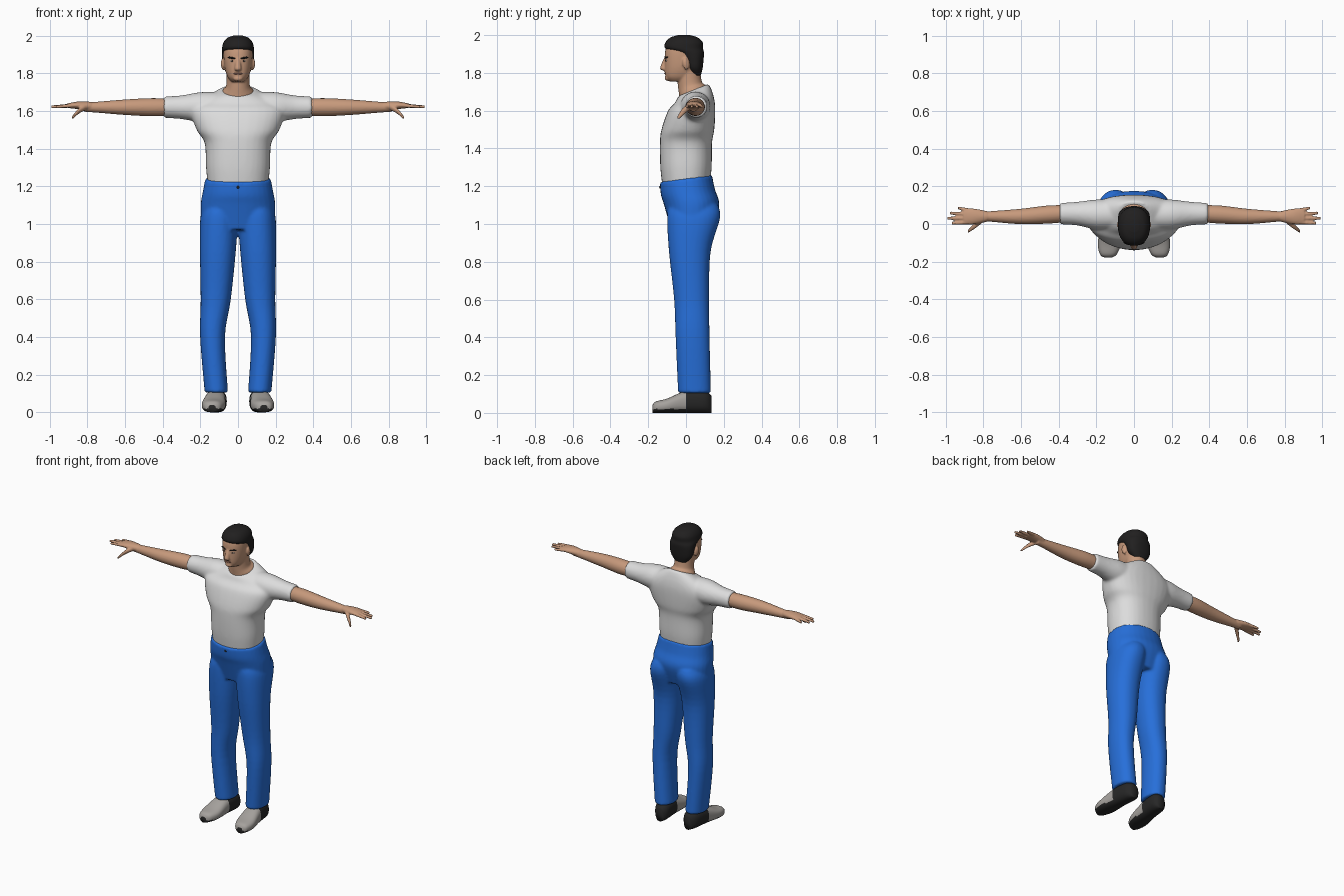
import bpy, bmesh, math
from mathutils import Matrix, Vector, Euler

cube = bpy.data.objects.get("Cube")
if cube:
    bpy.data.objects.remove(cube)


def material(name, red, green, blue):
    colour = (red, green, blue, 1)
    mat = bpy.data.materials.new(name)
    mat.use_nodes = True
    mat.diffuse_color = colour
    shader = mat.node_tree.nodes["Principled BSDF"]
    shader.inputs["Base Color"].default_value = colour
    shader.inputs["Roughness"].default_value = .8
    return mat


SKIN = material("skin", .57, .32, .2)
SHIRT = material("white cotton", .72, .72, .72)
DENIM = material("blue denim", .02, .16, .7)
CANVAS = material("grey canvas", .38, .36, .34)
RUBBER = material("dark rubber", .02, .02, .02)
HAIR = material("black hair", .015, .014, .014)
LIPS = material("lips", .38, .17, .12)
EYE_WHITE = material("eye white", .6, .57, .53)

SIDES = (("left", 1), ("right", -1))
ARM_HEIGHT = 1.62


def spline(rings, steps=5):
    """Interpolate smoothly between the given cross-sections."""
    rows = [Vector(ring) for ring in rings]
    result = []
    for i, (start, end) in enumerate(zip(rows, rows[1:])):
        leaving = (end - rows[max(i - 1, 0)]) / 2
        arriving = (rows[min(i + 2, len(rows) - 1)] - start) / 2
        for k in range(steps):
            t = k / steps
            bend = leaving * (1 - t) - arriving * t
            result.append(start.lerp(end, t * t * (3 - 2 * t)) + bend * t * (1 - t))
    return result + [rows[-1]]


def loft(bm, rings, axis="z", side=1, power=2, sides=32):
    """Skin rings of: position on the axis, two centres, two radii, tilt."""
    loops = []
    for along, centre_u, centre_v, radius_u, radius_v, tilt in spline(rings):
        loop = []
        for k in range(sides):
            angle = math.tau * k / sides
            c, s = math.cos(angle), math.sin(angle)
            u = centre_u + radius_u * math.copysign(abs(c) ** (2 / power), c)
            v = centre_v + radius_v * math.copysign(abs(s) ** (2 / power), s)
            if axis == "x":
                point = (along, u, v)
            elif axis == "y":
                point = (u, along, v)
            else:
                point = (u, v, along + tilt * (v - centre_v))
            loop.append(bm.verts.new((point[0] * side, point[1], point[2])))
        loops.append(loop)
    for lower, upper in zip(loops, loops[1:]):
        for k in range(sides):
            bm.faces.new((lower[k - 1], lower[k], upper[k], upper[k - 1]))
    bm.faces.new(loops[0])
    bm.faces.new(loops[-1])


def centred(*rings):
    """Level rings on the middle plane: height, depth centre, two radii."""
    return [(z, 0, y, width, depth, 0) for z, y, width, depth in rings]


def tilted(*rings):
    """Middle-plane rings that also rise towards the back."""
    return [(z, 0, y, width, depth, tilt) for z, y, width, depth, tilt in rings]


def limb(*rings):
    """Round rings along an outstretched arm: reach, depth centre, radius."""
    return [(x, y, ARM_HEIGHT, radius, radius, 0) for x, y, radius in rings]


def ball(bm, centre, radii, turn=(0, 0, 0)):
    place = Matrix.LocRotScale(Vector(centre), Euler(turn), Vector(radii))
    bmesh.ops.create_uvsphere(bm, u_segments=20, v_segments=12, radius=1, matrix=place)


def finish(name, bm, materials, voxel=0, softness=0):
    bmesh.ops.recalc_face_normals(bm, faces=bm.faces)
    mesh = bpy.data.meshes.new(name)
    bm.to_mesh(mesh)
    bm.free()
    mesh.shade_smooth()
    for mat in materials:
        mesh.materials.append(mat)
    part = bpy.data.objects.new(name, mesh)
    bpy.context.collection.objects.link(part)
    if voxel:
        # Fuse overlapping pieces into one soft surface
        fuse = part.modifiers.new("fuse", "REMESH")
        fuse.mode = "VOXEL"
        fuse.voxel_size = voxel
        fuse.use_smooth_shade = True
        soften = part.modifiers.new("soften", "SMOOTH")
        soften.factor = .5
        soften.iterations = softness


def feature(name, mat, centre, radii, turn=(0, 0, 0)):
    bm = bmesh.new()
    ball(bm, centre, radii, turn)
    finish(name, bm, [mat])


# Shirt: torso with two short sleeves
bm = bmesh.new()
loft(bm, tilted((1.2, 0, .16, .125, 0), (1.3, 0, .17, .136, 0), (1.43, 0, .177, .138, 0),
                (1.5, .01, .22, .14, 0), (1.6, .03, .25, .125, 0),
                (1.65, .045, .21, .105, .1), (1.69, .045, .14, .09, .25),
                (1.71, .04, .09, .08, .4)), power=2.3)
for label, side in SIDES:
    loft(bm, limb((.1, .05, .08), (.2, .05, .08), (.3, .055, .063), (.395, .055, .057)), "x", side)
finish("shirt", bm, [SHIRT], .009, 8)

# Trousers: hips with two legs
bm = bmesh.new()
loft(bm, tilted((1.24, 0, .174, .138, .13), (1.17, .01, .187, .143, .1),
                (1.1, .03, .198, .146, 0), (.97, .03, .195, .11, 0)), power=2.2)
for label, side in SIDES:
    loft(bm, [(1.1, .085, .04, .09, .13, 0), (1.03, .1, .04, .1, .14, 0),
              (.85, .107, .02, .095, .11, 0), (.6, .118, .03, .08, .093, 0),
              (.4, .135, .035, .066, .09, 0), (.105, .115, .045, .062, .087, 0)],
         side=side, power=2.2)
finish("trousers", bm, [DENIM], .008, 6)
feature("waist_button", RUBBER, (0, -.137, 1.195), (.007, .005, .007))

# Arms with palm, four fingers and thumb
for label, side in SIDES:
    bm = bmesh.new()
    loft(bm, limb((.36, .055, .045), (.46, .05, .048), (.6, .04, .041),
                  (.76, .04, .028), (.82, .04, .024)), "x", side)
    loft(bm, [(.78, .04, 1.625, .028, .024, 0), (.85, .04, 1.63, .042, .02, 0),
              (.905, .04, 1.628, .042, .012, 0)], "x", side)
    for i, tip in enumerate((.935, .978, .992, .968)):
        root = .072 - .021 * i
        spread = .085 - .027 * i
        loft(bm, [(.87, root, 1.63, .011, .011, 0), (tip, spread, 1.622, .008, .008, 0)],
             "x", side, sides=16)
    loft(bm, [(.8, .025, 1.625, .015, .015, 0), (.845, -.01, 1.6, .015, .015, 0),
              (.882, -.04, 1.562, .009, .009, 0)], "x", side, sides=16)
    finish(label + "_arm", bm, [SKIN], .005, 3)

# Head with neck, nose, chin and ears
bm = bmesh.new()
loft(bm, centred((1.755, -.035, .034, .053), (1.78, -.03, .055, .078), (1.83, -.018, .071, .095),
                 (1.9, -.015, .077, .097), (1.94, -.01, .073, .092),
                 (1.97, -.01, .055, .065)), power=2.3)
loft(bm, tilted((1.66, .036, .085, .07, .4), (1.705, .036, .083, .072, .4),
                (1.735, .022, .063, .064, .2), (1.81, .012, .061, .063, 0)))
loft(bm, centred((1.88, -.106, .01, .01), (1.825, -.12, .018, .018),
                 (1.813, -.11, .014, .012)), sides=16)
ball(bm, (0, -.098, 1.772), (.025, .015, .014))
for label, side in SIDES:
    ball(bm, (side * .079, 0, 1.848), (.011, .019, .032), (.2, 0, side * .3))
finish("head", bm, [SKIN], .005, 4)

# Short hair
bm = bmesh.new()
loft(bm, centred((1.787, .055, .045, .024), (1.825, .046, .075, .042), (1.87, .04, .083, .053),
                 (1.905, .025, .085, .07), (1.93, -.01, .085, .1), (1.962, -.01, .078, .098),
                 (1.987, -.01, .058, .073), (2, -.01, .025, .032)), power=2.3)
finish("hair", bm, [HAIR])

# Facial features
for label, side in SIDES:
    feature(label + "_eye", EYE_WHITE, (side * .031, -.102, 1.865), (.013, .006, .005),
            (0, 0, side * .25))
    feature(label + "_iris", RUBBER, (side * .03, -.106, 1.865), (.006, .004, .005))
    feature(label + "_eyebrow", HAIR, (side * .034, -.104, 1.882), (.023, .006, .005),
            (0, side * -.15, side * .3))
feature("lips", LIPS, (0, -.11, 1.798), (.023, .006, .005))

# Shoes: canvas toe, dark heel and sole, toes turned slightly out
for label, side in SIDES:
    bm = bmesh.new()
    profile = ((-.178, .02, .02), (-.16, .045, .03), (-.1, .062, .038), (0, .055, .058),
               (.1, .05, .058), (.135, .028, .045))
    loft(bm, [(y, .12 - y / 10, half_height, width, half_height, 0)
              for y, width, half_height in profile], "y", side, power=2.5)
    for face in bm.faces:
        middle = face.calc_center_median()
        face.material_index = int(middle.y > .01 or middle.z < .02)
    finish(label + "_shoe", bm, [CANVAS, RUBBER])
